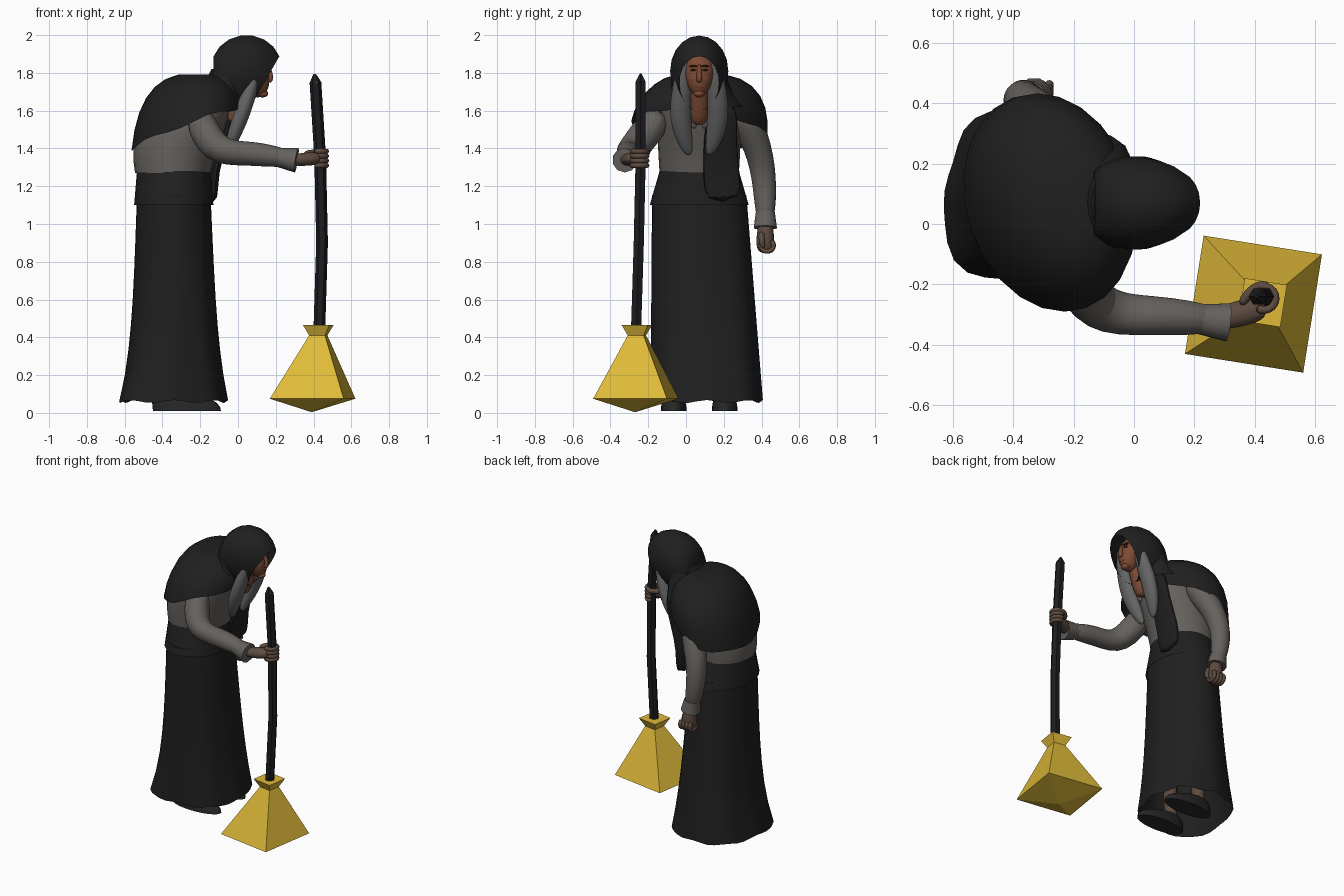
import bpy, bmesh, math
from mathutils import Vector

default_cube = bpy.data.objects.get("Cube")
if default_cube:
    bpy.data.objects.remove(default_cube)

MIDDLE = .07            # y of the body's centre line
SIDES = (("right", -1), ("left", 1))


def material(name, *rgb):
    mat = bpy.data.materials.new(name)
    mat.use_nodes = True
    mat.diffuse_color = (*rgb, 1)
    shader = mat.node_tree.nodes["Principled BSDF"]
    shader.inputs["Base Color"].default_value = (*rgb, 1)
    shader.inputs["Roughness"].default_value = .9
    return mat


CLOTH = material("charcoal cloth", .014, .014, .014)
LINEN = material("grey linen", .13, .12, .11)
HAIR = material("grey hair", .13, .13, .13)
FACE = material("face skin", .2, .07, .035)
HAND = material("hand skin", .11, .07, .05)
DARK = material("dark features", .06, .02, .01)
LEATHER = material("shoe leather", .02, .02, .02)
WOOD = material("dark wood", .012, .012, .014)
STRAW = material("yellow straw", .74, .49, .04)


def mix(start, end, t):
    return start + (end - start) * t


def steps(count):
    return [i / (count - 1) for i in range(count)]


def ellipse(centre, across, along, sides, turn=0):
    angles = [math.tau * i / sides + turn for i in range(sides)]
    return [Vector(centre) + Vector(across) * math.cos(a) + Vector(along) * math.sin(a)
            for a in angles]


def flat_ring(x, y, z, width, depth, sides=24, turn=0):
    return ellipse((x, y, z), (width, 0, 0), (0, depth, 0), sides, turn)


def skin(name, rings, mat, open_start=False, open_end=False, rounding=0, smooth=True):
    """Join a list of rings into one surface."""
    mesh_data = bmesh.new()
    loops = [[mesh_data.verts.new(point) for point in ring] for ring in rings]
    for low, high in zip(loops, loops[1:]):
        for i in range(len(low)):
            mesh_data.faces.new((low[i - 1], low[i], high[i], high[i - 1]))
    if not open_start:
        mesh_data.faces.new(loops[0])
    if not open_end:
        mesh_data.faces.new(loops[-1])
    bmesh.ops.recalc_face_normals(mesh_data, faces=mesh_data.faces)
    mesh = bpy.data.meshes.new(name)
    mesh_data.to_mesh(mesh)
    mesh_data.free()
    mesh.materials.append(mat)
    part = bpy.data.objects.new(name, mesh)
    bpy.context.collection.objects.link(part)
    if rounding:
        modifier = part.modifiers.new("rounding", "SUBSURF")
        modifier.levels = modifier.render_levels = rounding
    if smooth:
        bpy.ops.object.select_all(action="DESELECT")
        part.select_set(True)
        bpy.context.view_layer.objects.active = part
        bpy.ops.object.shade_smooth_by_angle(angle=math.radians(50))


def tube(name, path, start, end, mat, bulge=0, flat=1, ref=(0, 1, 0), sides=10,
         rounding=2, smooth=True):
    """Sweep a circle along a path, its radius going from start to end."""
    points = [Vector(point) for point in path]
    rings = []
    for i, t in enumerate(steps(len(points))):
        ahead, behind = points[min(i + 1, len(points) - 1)], points[max(i - 1, 0)]
        direction = (ahead - behind).normalized()
        across = direction.cross(Vector(ref)).normalized()
        radius = mix(start, end, t) + bulge * math.sin(math.pi * t)
        rings.append(ellipse(points[i], across * radius * flat,
                             direction.cross(across) * radius, sides))
    skin(name, rings, mat, rounding=rounding, smooth=smooth)


def ball(name, centre, size, mat, taper=0, lean=0):
    """Ellipsoid that may narrow and lean forward towards its bottom."""
    rings = []
    for t in steps(11):
        angle = math.pi * mix(-.48, .48, t)
        high, wide = math.sin(angle), math.cos(angle)
        rings.append(flat_ring(centre[0] - lean * high, centre[1], centre[2] + size[2] * high,
                               size[0] * wide, size[1] * wide * (1 + taper * high), 16))
    skin(name, rings, mat)


# Long skirt with soft folds, a squared outline and a trailing back corner
rings = []
for t in steps(9):
    x, y, z = mix(-.335, -.34, t), mix(.11, MIDDLE, t), mix(.06, 1.15, t)
    flare = (1 - t) ** 4
    ring = flat_ring(x, y, z, mix(.24, .195, t) + .045 * flare, mix(.3, .25, t), 36)
    for i, point in enumerate(ring):
        angle = math.tau * i / len(ring)
        wave = math.cos(8 * angle)
        corner = max(0, math.cos(angle - math.radians(219))) ** 6
        fold = (1 - t) * (.02 * wave - .03 * math.cos(4 * angle)) + .15 * flare * corner
        point.x += (point.x - x) * fold
        point.y += (point.y - y) * fold
        point.z += .008 * wave * flare
    rings.append(ring)
skin("skirt", rings, CLOTH, open_start=True)
skin("skirt_waist", [flat_ring(-.34, MIDDLE, mix(1.1, 1.28, t), mix(.21, .195, t),
                               mix(.262, .21, t)) for t in steps(4)], CLOTH, open_start=True)

# Shoes and ankles
for side, s in SIDES:
    y = MIDDLE + .135 * s
    skin(side + "_shoe", [flat_ring(-.27 - .06 * t * t, y, .01 + .09 * t, .18 - .08 * t ** 3,
                                    .068 - .02 * t * t) for t in steps(5)], LEATHER)
    tube(side + "_ankle", [(-.36, y, .08), (-.35, y, .5)], .04, .05, HAND, rounding=0)

# Blouse, leaning forward towards the neck
skin("blouse", [flat_ring(-.345 + .2 * t * t, MIDDLE, mix(1.27, 1.75, t),
                          .2 + .03 * math.sin(math.pi * t) - .12 * t ** 5,
                          .21 + .01 * math.sin(math.pi * t) - .1 * t ** 5)
                for t in steps(9)], LINEN)

# Shawl: a squared, draped dome, long at the back and lifted at the front
rings = []
for t in steps(8)[1:]:
    drop = t * math.pi / 2
    spread = math.sin(drop) ** .7
    ring = flat_ring(-.2 - .08 * t, MIDDLE + .02 * math.sin(math.pi * t),
                     1.5 + .3 * math.cos(drop), .28 * spread, .36 * spread)
    for i, point in enumerate(ring):
        angle = math.tau * i / len(ring)
        point.z += t ** 3 * (.1 * math.cos(angle) - .045 * math.sin(angle)
                             + .01 * math.cos(5 * angle))
        point.x -= .14 * (point.y - MIDDLE)
    rings.append(ring)
skin("shawl", rings, CLOTH, open_end=True)
tube("shawl_front_end", [(-.02, .2, 1.66), (-.07, .18, 1.45), (-.13, .185, 1.28), (-.13, .2, 1.11)],
     .085, .11, CLOTH, flat=.25, rounding=1)

# Hood: rings from the face opening to the back of the head
rings = []
for t in steps(8):
    angle = math.radians(mix(20, 160, t))
    top = Vector((.045 + .185 * math.cos(angle), MIDDLE, 1.83 + .17 * math.sin(angle)))
    low = Vector((.055 - .19 * t, MIDDLE, 1.6 + .08 * t * t))
    width = .105 + .05 * math.sin(math.pi * t)
    rings.append(ellipse((top + low) / 2, (top - low) / 2, (0, width, 0), 20))
skin("hood", rings, CLOTH, open_start=True)
# Lower edge of the hood spreading over the shoulders
skin("hood_drape", [flat_ring(mix(-.04, -.11, t), MIDDLE + .01 * t, mix(1.82, 1.62, t),
                              mix(.1, .13, t), mix(.14, .22, t * t)) for t in steps(5)],
     CLOTH, open_start=True, open_end=True)

# Head and neck
ball("head", (.085, MIDDLE, 1.8), (.08, .08, .13), FACE, taper=.2, lean=.02)
ball("chin", (.13, MIDDLE, 1.69), (.03, .03, .02), FACE)
tube("neck", [(.06, MIDDLE, 1.75), (.02, MIDDLE, 1.65), (-.03, MIDDLE, 1.52)], .05, .06, FACE)
tube("nose", [(.15, MIDDLE, 1.85), (.18, MIDDLE, 1.78), (.16, MIDDLE, 1.75)], .01, .02, FACE)
ball("mouth", (.153, MIDDLE, 1.725), (.008, .025, .005), DARK)

# Paired features, hair locks and collar flaps
for side, s in SIDES:
    y = MIDDLE + .03 * s
    ball(side + "_eye", (.152, y, 1.815), (.01, .016, .006), DARK)
    ball(side + "_eyebrow", (.152, y, 1.836), (.013, .024, .005), DARK)
    ball(side + "_cheek", (.13, y, 1.77), (.026, .028, .025), FACE)
    tube(side + "_hair_lock",
         [(x, MIDDLE + offset * s, z) for x, offset, z in
          ((.11, .07, 1.9), (.08, .09, 1.75), (.02, .105, 1.58), (-.03, .08, 1.45),
           (-.06, .05, 1.36))],
         .025, .02, HAIR, bulge=.04, flat=.75)
    tube(side + "_collar", [(-.03, MIDDLE + .08 * s, 1.66), (.01, MIDDLE + .06 * s, 1.6),
                            (-.02, MIDDLE + .02 * s, 1.5)], .04, .02, LINEN, flat=.4)

# Right arm reaching for the broom
tube("right_sleeve", [(-.22, -.12, 1.6), (-.13, -.3, 1.37), (.05, -.3, 1.38), (.31, -.32, 1.34)],
     .1, .055, LINEN)
tube("right_cuff", [(.22, -.315, 1.352), (.31, -.325, 1.338)], .052, .066, LINEN, rounding=0)
tube("right_hand", [(.25, -.32, 1.34), (.34, -.3, 1.34), (.44, -.27, 1.35)], .04, .05, HAND,
     flat=.8)
for finger in range(4):
    z = 1.31 + .025 * finger
    curl = [math.radians(mix(-130, 120, t)) for t in steps(7)]
    tube("right_finger_%d" % (finger + 1),
         [(.43 + .043 * math.cos(a), -.245 + .043 * math.sin(a), z) for a in curl],
         .015, .013, HAND, ref=(0, 0, 1), rounding=1)
tube("right_thumb", [(.35, -.27, 1.37), (.4, -.2, 1.38), (.45, -.2, 1.38)], .02, .013, HAND,
     ref=(0, 0, 1))

# Left arm hanging at the side, ending in a loose fist
tube("left_sleeve", [(-.24, .27, 1.64), (-.32, .37, 1.45), (-.39, .42, 1.25), (-.33, .42, .97)],
     .095, .055, LINEN)
tube("left_cuff", [(-.345, .42, 1.06), (-.33, .42, .98)], .053, .064, LINEN, rounding=0)
tube("left_hand", [(-.33, .42, 1.03), (-.32, .42, .93), (-.32, .42, .84)], .035, .05, HAND,
     bulge=.01)
for finger in range(4):
    curl = [math.radians(mix(60, -220, t)) for t in steps(7)]
    tube("left_finger_%d" % (finger + 1),
         [(-.355 + .025 * finger, .43 + .038 * math.cos(a), .885 + .035 * math.sin(a))
          for a in curl], .015, .013, HAND, ref=(1, 0, 0), rounding=1)
tube("left_thumb", [(-.29, .4, .96), (-.26, .4, .91), (-.27, .41, .87)], .02, .012, HAND)

# Broom stick, gently bowed, with a pointed tip
tip = (.41, -.24, 1.75)
tube("broom_stick", [(.43, -.265, .42), (.445, -.25, .9), (.435, -.24, 1.35), tip],
     .031, .031, WOOD, sides=6, rounding=0, smooth=False)
tube("broom_tip", [tip, (.405, -.24, 1.795)], .031, .006, WOOD, sides=6, rounding=0, smooth=False)

# Four-sided broom head with a flared collar and a pointed underside
skin("broom_head", [flat_ring(x, y, z, size, size, 4, math.radians(36)) for x, y, z, size in
                    ((.425, -.26, .465, .1), (.425, -.26, .41, .06),
                     (.395, -.265, .075, .28), (.39, -.27, .005, .005))], STRAW, smooth=False)
